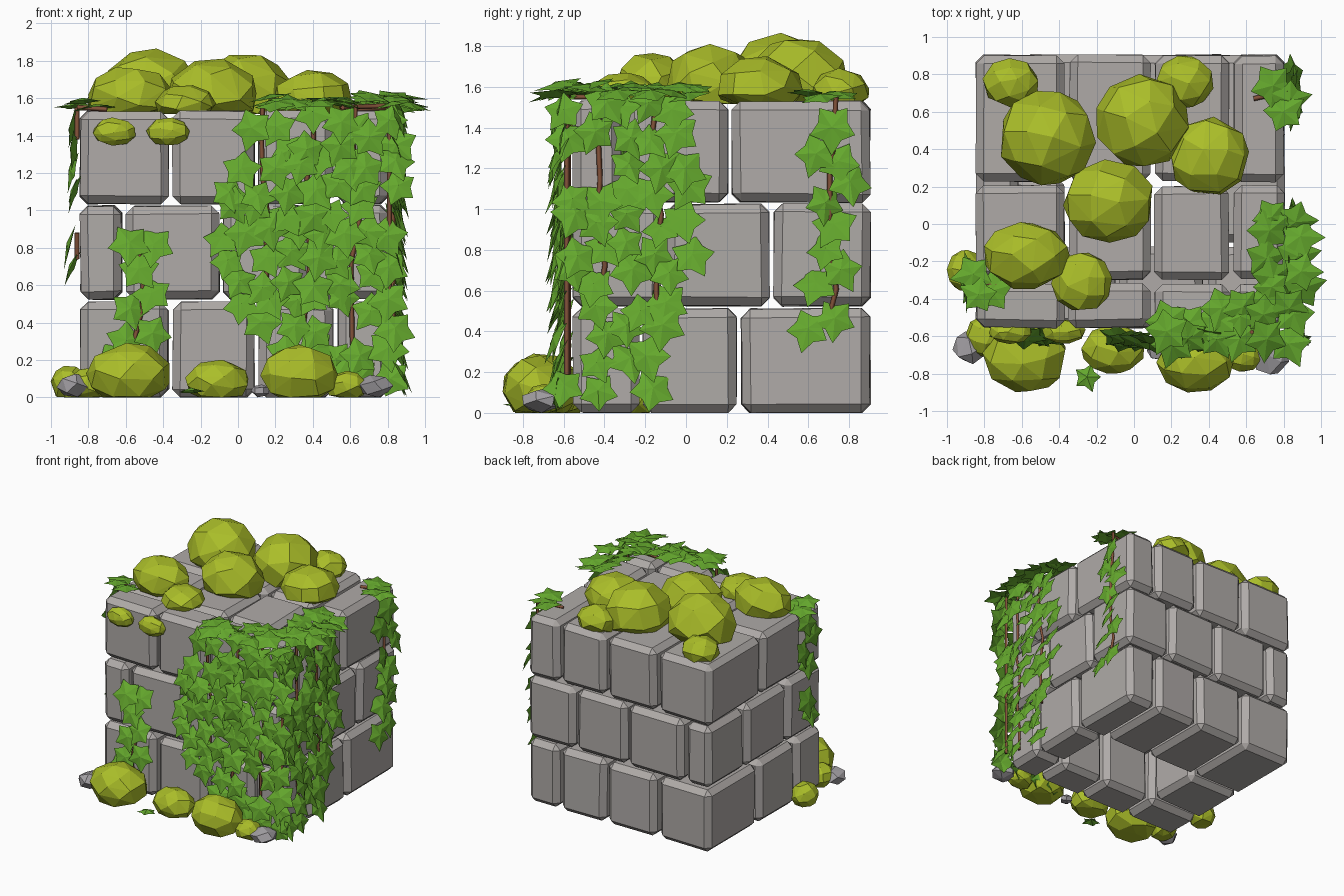
import bpy, bmesh, math, random
from mathutils import Vector, Matrix

if "Cube" in bpy.data.objects:
    bpy.data.objects.remove(bpy.data.objects["Cube"])

random.seed(11)
R = random.uniform


def material(name, rgb):
    m = bpy.data.materials.new(name)
    m.diffuse_color = (*rgb, 1)
    m.use_nodes = True
    m.node_tree.nodes["Principled BSDF"].inputs["Base Color"].default_value = m.diffuse_color
    return m


STONE = material("stone grey", (0.43, 0.405, 0.39))
MOSS = material("moss yellow green", (0.405, 0.515, 0.022))
LEAF = material("leaf green", (0.128, 0.39, 0.026))
VINE = material("vine brown", (0.23, 0.085, 0.042))
PEBBLE = material("pebble grey", (0.37, 0.355, 0.375))


def finish(bm, name, mat):
    me = bpy.data.meshes.new(name)
    bm.to_mesh(me)
    bm.free()
    me.materials.append(mat)
    ob = bpy.data.objects.new(name, me)
    bpy.context.collection.objects.link(ob)
    return ob


# ---- Stone blocks: three courses, each a grid of chamfered blocks ----
def block(name, lo, hi):
    bm = bmesh.new()
    lo, hi = Vector(lo), Vector(hi)
    bmesh.ops.create_cube(bm, size=1)
    for v in bm.verts:
        v.co = [(lo[i] + hi[i]) / 2 + v.co[i] * (hi[i] - lo[i]) + R(-.006, .006)
                for i in range(3)]
        v.co.z = max(v.co.z, 0)
    bmesh.ops.bevel(bm, geom=bm.edges[:], offset=0.042, offset_type='OFFSET',
                    segments=1, profile=0.5, affect='EDGES')
    finish(bm, name, STONE)


wide = [-0.855, -0.36, 0.10, 0.52, 0.815]
courses = [
    ("bottom", 0.0, 0.51, wide, [-0.565, -0.22, 0.26, 0.915]),
    ("middle", 0.525, 1.025, [-0.855, -0.61, -0.09, 0.38, 0.815], [-0.565, -0.11, 0.42, 0.915]),
    ("top", 1.035, 1.53, wide, [-0.565, -0.31, 0.215, 0.915]),
]
g = 0.012
for label, z0, z1, xs, ys in courses:
    for i in range(len(xs) - 1):
        for j in range(len(ys) - 1):
            # the lower courses are hollow inside
            if label != "top" and i in (1, 2) and j == 1:
                continue
            block(f"{label}_block_{i}_{j}", (xs[i] + g, ys[j] + g, z0),
                  (xs[i + 1] - g, ys[j + 1] - g, z1))


# ---- Moss clumps and pebbles: coarse faceted balls with flattened bases ----
def clump(name, mat, centre, radii, floor, points=30):
    bm = bmesh.new()
    spin = Matrix.Rotation(R(0, 6), 3, 'Z') @ Matrix.Rotation(R(0, 6), 3, 'X')
    for i in range(points):
        h = 1 - 2 * (i + .5) / points
        a = i * 2.39996 + R(-.12, .12)
        w = math.sqrt(1 - h * h)
        p = spin @ Vector((w * math.cos(a), w * math.sin(a), h)) * 1.03
        bm.verts.new([centre[k] + p[k] * radii[k] for k in range(3)])
    bmesh.ops.convex_hull(bm, input=bm.verts[:])
    bmesh.ops.recalc_face_normals(bm, faces=bm.faces[:])
    for v in bm.verts:
        v.co.z = max(v.co.z, floor)
    finish(bm, name, mat)


# x, y, radius x, radius y, top height
for x, y, rx, ry, top in [
        (-.66, .755, .15, .13, 1.68), (-.465, .46, .26, .25, 1.86),
        (.045, .55, .25, .25, 1.84), (.27, .76, .155, .14, 1.69),
        (.40, .36, .215, .21, 1.75), (-.135, .12, .245, .22, 1.81),
        (-.575, -.17, .23, .18, 1.77), (-.28, -.31, .16, .16, 1.67)]:
    mid = 1.52 + (top - 1.52) * 0.32
    clump("top_moss", MOSS, (x, y, mid), (rx, ry, top - mid), 1.515)
for x, y, rx, ry, top in [
        (-.58, -.71, .225, .19, .29), (-.90, -.25, .10, .11, .17),
        (-.80, -.60, .10, .11, .16), (-.11, -.67, .17, .13, .20),
        (.33, -.74, .205, .16, .28), (.58, -.70, .11, .09, .14)]:
    mid = top * 0.42
    clump("ground_moss", MOSS, (x, y, mid), (rx, ry, top - mid), 0)
for x in (-.66, -.375):
    clump("wall_moss", MOSS, (x, -.575, 1.42), (.115, .065, .075), 0)
for x, y, r, top in [(-.88, -.66, .09, .13), (.12, -.68, .05, .07), (.73, -.71, .10, .12)]:
    clump("pebble", PEBBLE, (x, y, top / 2), (r, r, top / 2), 0, 14)


# ---- Ivy leaves: creased five-pointed stars ----
def leaf(bm, pos, normal, tip, tilt=0.35, scale=1.0):
    n, t = Vector(normal), Vector(tip)
    k = R(tilt - .25, tilt + .25)
    n, t = (n - k * t).normalized(), (t + k * n).normalized()
    turn = Matrix.Rotation(R(-.7, .7), 3, n) @ Matrix.Rotation(R(-.25, .25), 3, t)
    n, t = turn @ n, turn @ t
    s = t.cross(n)
    size = R(0.88, 1.1) * scale
    ring = []
    for i in range(10):
        a = math.pi / 2 + i * math.pi / 5
        r = size * (0.073 if i % 2 else (0.13 if i == 0 else 0.112))
        p = Vector(pos) + s * r * math.cos(a) + t * r * math.sin(a)
        p.z = max(p.z, 0.005)
        ring.append(bm.verts.new(p))
    hub = bm.verts.new(Vector(pos) + n * 0.022)
    for i in range(10):
        bm.faces.new((hub, ring[i], ring[(i + 1) % 10]))


def lerp(table, z):
    for (za, a), (zb, b) in zip(table, table[1:]):
        if za <= z <= zb:
            return a + (b - a) * (z - za) / (zb - za)
    return table[-1][1]


def spread(lo, hi, step):
    n = max(1, round((hi - lo) / step))
    return [lo + (hi - lo) * i / n for i in range(n + 1)]


DOWN = (0, 0, -1)
FRONT, RIGHT, LEFT, UP = (0, -1, 0), (1, 0, 0), (-1, 0, 0), (0, 0, 1)

# Main curtain around the front right corner
edge = [(0, .38), (.25, .24), (.45, .07), (.85, -.06), (1.1, -.04), (1.3, .08), (1.6, .12)]
bm = bmesh.new()
for z in spread(.12, 1.48, .125):
    for x in spread(lerp(edge, z), .82, .135):
        if random.random() > .07:
            leaf(bm, (x + R(-.04, .04), R(-.64, -.595), z + R(-.045, .045)), FRONT, DOWN)
finish(bm, "front_ivy", LEAF)

edge = [(0, -.22), (.3, -.14), (.6, -.07), (.85, .02), (1.05, .02), (1.3, -.03), (1.6, -.04)]
bm = bmesh.new()
for z in spread(.12, 1.48, .135):
    for y in spread(-.56, lerp(edge, z), .14):
        if random.random() > .13:
            leaf(bm, (R(.83, .87), y + R(-.04, .04), z + R(-.045, .045)), RIGHT, DOWN)
finish(bm, "right_ivy", LEAF)

# Leaves draped over the top edges
bm = bmesh.new()
for x in spread(.18, .84, .12):
    for y in (-.62, -.5, -.43 if x > .35 else -.58):
        leaf(bm, (x + R(-.03, .03), y + R(-.03, .03), R(1.55, 1.61)), UP, FRONT, -.1)
for y in spread(-.36, .04, .11):
    for x in (.73, .87):
        leaf(bm, (x + R(-.03, .03), y + R(-.03, .03), R(1.55, 1.6)), UP, RIGHT, -.1)
for x, y in [(.74, .74), (.83, .66), (.8, .6)]:
    leaf(bm, (x, y, R(1.54, 1.58)), UP, RIGHT, -.15)
for x, y in [(-.83, -.38), (-.76, -.36), (-.86, -.27)]:
    leaf(bm, (x, y, R(1.54, 1.58)), UP, LEFT, -.15)
finish(bm, "top_ivy", LEAF)

# Thin hanging strands
bm = bmesh.new()
for y, z in [(.72, 1.4), (.64, 1.27), (.75, 1.23), (.8, 1.13), (.68, 1.03), (.73, .92),
             (.69, .8), (.76, .7), (.64, .63), (.73, .46), (.6, .41)]:
    leaf(bm, (R(.83, .86), y, z), RIGHT, DOWN)
finish(bm, "rear_right_strand", LEAF)

bm = bmesh.new()
for x, z in [(-.58, .82), (-.45, .81), (-.53, .68), (-.46, .55), (-.58, .47),
             (-.46, .34), (-.6, .3), (-.66, .2)]:
    leaf(bm, (x, R(-.62, -.59), z), FRONT, DOWN)
leaf(bm, (-.25, -.82, .03), UP, FRONT, 0, .7)
finish(bm, "front_left_strand", LEAF)

bm = bmesh.new()
for y, z in [(-.3, 1.45), (-.38, 1.33), (-.25, 1.22), (-.33, 1.1), (-.28, .82), (-.34, .7)]:
    leaf(bm, (R(-.9, -.87), y, z), LEFT, DOWN, .2)
finish(bm, "left_strand", LEAF)


# ---- Woody vines ----
def vine(name, points):
    cu = bpy.data.curves.new(name, 'CURVE')
    cu.dimensions = '3D'
    cu.bevel_depth = 0.013
    cu.bevel_resolution = 0
    cu.use_fill_caps = True
    sp = cu.splines.new('POLY')
    sp.points.add(len(points) - 1)
    for q, p in zip(sp.points, points):
        q.co = (*p, 1)
    cu.materials.append(VINE)
    bpy.context.collection.objects.link(bpy.data.objects.new(name, cu))


def wiggle(a, z0, z1):
    return [(a + R(-.03, .03), z) for z in spread(z0, z1, .2)]


for x, z0, z1 in [(.14, .4, 1.55), (.38, .2, 1.55), (.63, .1, 1.56), (-.53, .1, .86)]:
    vine("front_vine", [(u, -.578, z) for u, z in wiggle(x, z0, z1)])
for y, z0, z1 in [(-.42, .1, 1.56), (-.15, .4, 1.55), (.71, .42, 1.55)]:
    vine("right_vine", [(.828, u, z) for u, z in wiggle(y, z0, z1)])
for z0, z1 in [(.74, .88), (1.38, 1.55)]:
    vine("left_vine", [(-.86, u, z) for u, z in wiggle(-.31, z0, z1)])
vine("corner_vine", [(.81, -.585, z) for z in (.15, .6, 1.1, 1.56)])
for path in ([(.56, -.58, 1.55), (.55, -.43, 1.55), (.82, -.42, 1.56)],
             [(.82, .71, 1.55), (.64, .67, 1.54)], [(-.86, -.31, 1.55), (-.7, -.33, 1.54)]):
    vine("top_vine", path)
